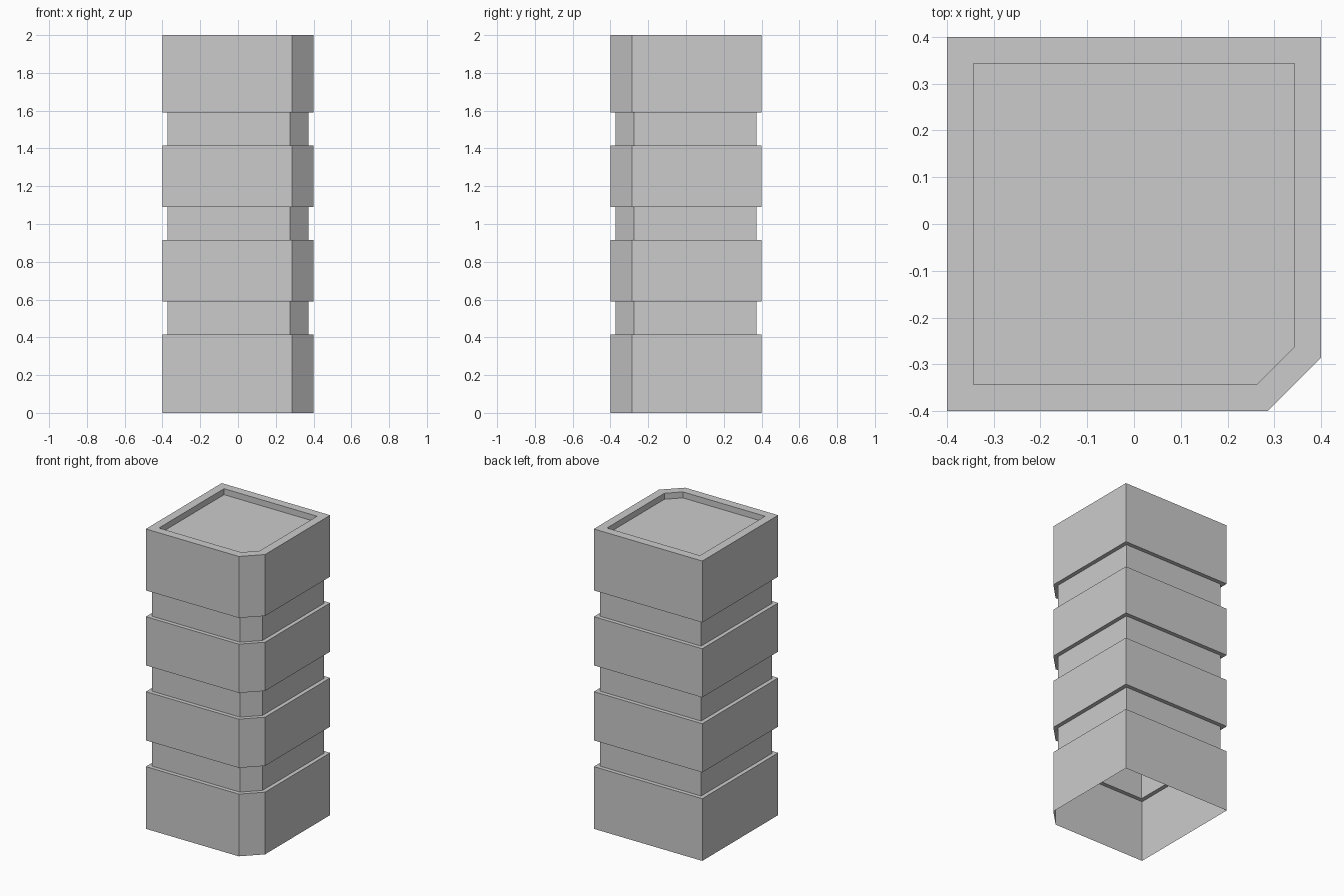
import bpy, bmesh

if "Cube" in bpy.data.objects:
    bpy.data.objects.remove(bpy.data.objects["Cube"])

HALF, CUT = 0.4, 0.286          # half width, start of the chamfered corner
ROOT2 = 2 ** 0.5


def ring(bm, inset, z):
    """Square outline with one chamfered corner, offset evenly inwards."""
    h = HALF - inset
    c = HALF + CUT - inset * ROOT2 - h
    pts = [(-h, -h), (c, -h), (h, -c), (h, h), (-h, h)]
    return [bm.verts.new((x, y, z)) for x, y in pts]


# Wall profile: wide storeys separated by three recessed bands
profile = [(0, 0)]
for z in (0.415, 0.915, 1.415):
    profile += [(0, z), (0.027, z), (0.027, z + 0.175), (0, z + 0.175)]
# Parapet rim and sunken roof
profile += [(0, 2.0), (0.057, 2.0), (0.057, 1.96)]

bm = bmesh.new()
rings = [ring(bm, i, z) for i, z in profile]
for a, b in zip(rings, rings[1:]):
    for k in range(5):
        n = (k + 1) % 5
        bm.faces.new((a[k], a[n], b[n], b[k]))
bm.faces.new(rings[-1])         # roof; underside stays open

mesh = bpy.data.meshes.new("tower_building")
bm.to_mesh(mesh)
bm.free()
bpy.context.collection.objects.link(bpy.data.objects.new("tower_building", mesh))
